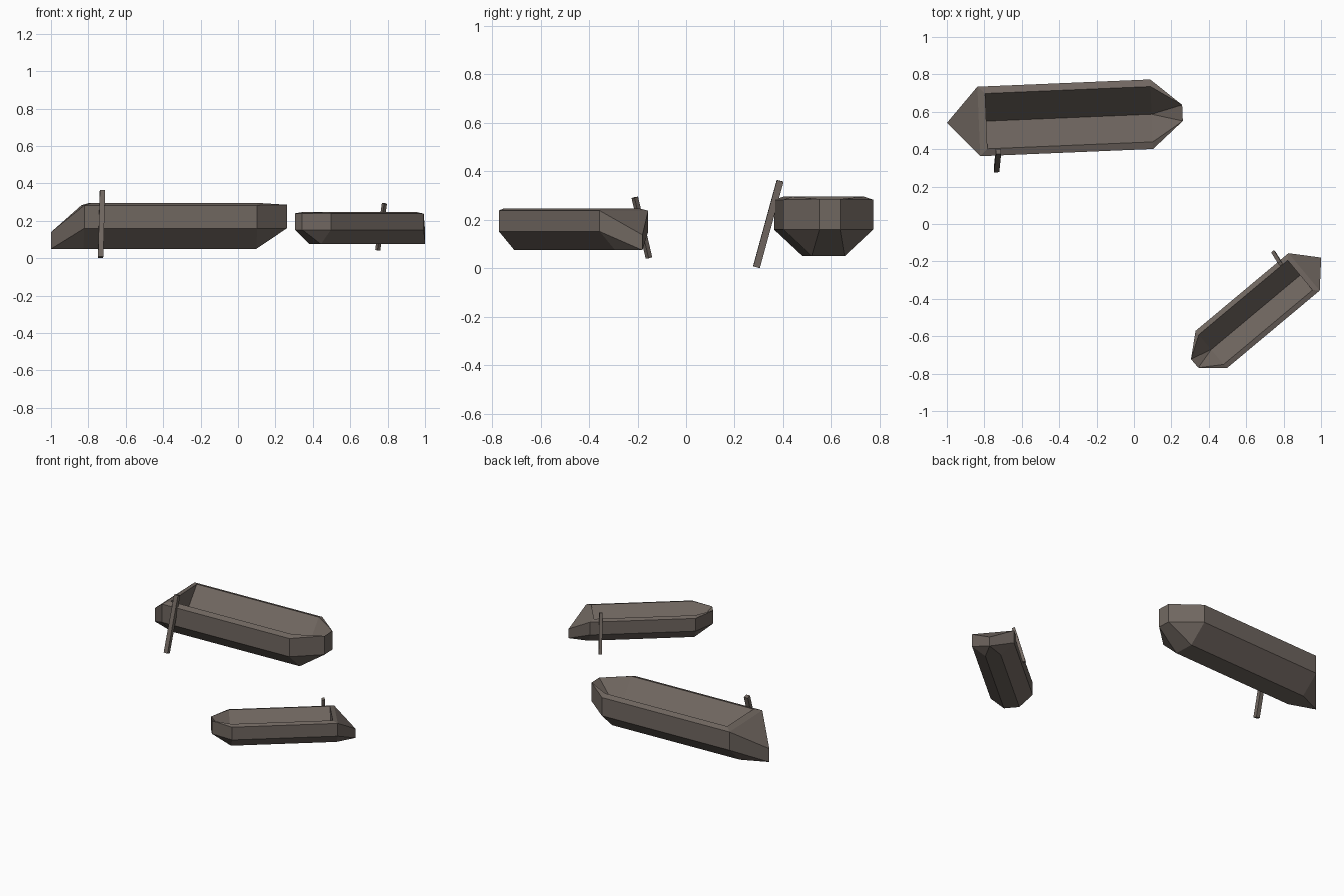
import bpy, bmesh, math
from mathutils import Vector, Matrix

if "Cube" in bpy.data.objects:
    bpy.data.objects.remove(bpy.data.objects["Cube"])

wood = bpy.data.materials.new("weathered_wood")
wood.diffuse_color = (0.165, 0.137, 0.119, 1)
wood.use_nodes = True
wood.node_tree.nodes["Principled BSDF"].inputs["Base Color"].default_value = wood.diffuse_color

# Half of the hull (y >= 0), pointed stern towards +x, blunt bow towards -x
X_ST, X_BW, X_IN = 0.46, -0.465, 0.42
P = {
    "tip_lo": (0.63, 0, 0.05), "tip_hi": (0.63, 0, 0.14),
    "s_out": (X_ST, 0.186, 0.283), "s_wide": (X_ST, 0.186, 0.16),
    "s_bot": (X_ST, 0.068, 0.05), "s_keel": (X_ST, 0, 0.05), "s_mid": (X_ST, 0, 0.283),
    "b_out": (X_BW, 0.186, 0.283), "b_wide": (X_BW, 0.186, 0.16),
    "b_bot": (X_BW, 0.068, 0.05), "b_keel": (X_BW, 0, 0.05),
    "e_top": (-0.63, 0.043, 0.286), "e_low": (-0.63, 0.043, 0.16),
    "e_topc": (-0.63, 0, 0.286), "e_lowc": (-0.63, 0, 0.16),
    "i_st": (X_IN, 0.148, 0.296), "i_bw": (X_BW, 0.148, 0.296), "i_mid": (X_IN, 0, 0.296),
    "f_st": (X_IN, 0, 0.11), "f_bw": (X_BW, 0, 0.11),
}
FACES = [
    # rim and stern deck
    "s_out i_st i_bw b_out", "b_out i_bw e_top", "s_out s_mid i_mid i_st", "s_out tip_hi s_mid",
    # V-shaped inside
    "i_st i_mid f_st", "i_st f_st f_bw i_bw", "i_bw f_bw e_top", "e_top f_bw e_topc",
    # outer sides and bottom
    "s_out b_out b_wide s_wide", "s_wide b_wide b_bot s_bot", "s_bot b_bot b_keel s_keel",
    # blunt bow
    "e_top e_topc e_lowc e_low", "b_out e_top e_low b_wide", "b_wide e_low b_bot",
    "b_bot e_low e_lowc b_keel",
    # pointed stern
    "s_out s_wide tip_hi", "s_wide tip_lo tip_hi", "s_wide s_bot tip_lo", "s_bot s_keel tip_lo",
]


def finish(bm, name, matrix):
    bmesh.ops.recalc_face_normals(bm, faces=bm.faces)
    me = bpy.data.meshes.new(name)
    bm.to_mesh(me)
    bm.free()
    me.materials.append(wood)
    ob = bpy.data.objects.new(name, me)
    ob.matrix_world = matrix
    bpy.context.collection.objects.link(ob)


def hull(name, matrix):
    bm = bmesh.new()
    for side in (1, -1):
        v = {k: bm.verts.new((x, y * side, z)) for k, (x, y, z) in P.items()}
        for f in FACES:
            bm.faces.new([v[k] for k in f.split()])
    bmesh.ops.remove_doubles(bm, verts=bm.verts, dist=1e-5)
    finish(bm, name, matrix)


def oar(name, matrix):
    top, low = Vector((0.362, 0.165, 0.361)), Vector((0.376, 0.262, 0.005))
    axis = top - low
    # square pole framed so its faces line up with the hull
    z = axis.normalized()
    y = z.cross(Vector((1, 0, 0))).normalized()
    x = y.cross(z)
    rot = Matrix((x, y, z)).transposed().to_4x4()
    bm = bmesh.new()
    bmesh.ops.create_cube(bm, size=1, matrix=Matrix.Translation((top + low) / 2) @ rot
                          @ Matrix.Diagonal((0.028, 0.028, axis.length, 1)))
    finish(bm, name, matrix)


# Two boats: centre, heading of the pointed stern, scale
for label, loc, deg, s in (("large", (-0.37, 0.5675, 0), 182.4, 1.0),
                           ("small", (0.6625, -0.4625, 0.04), 39.9, 0.70)):
    m = Matrix.Translation(loc) @ Matrix.Rotation(math.radians(deg), 4, "Z") @ Matrix.Scale(s, 4)
    hull(label + "_boat_hull", m)
    oar(label + "_boat_oar", m)
